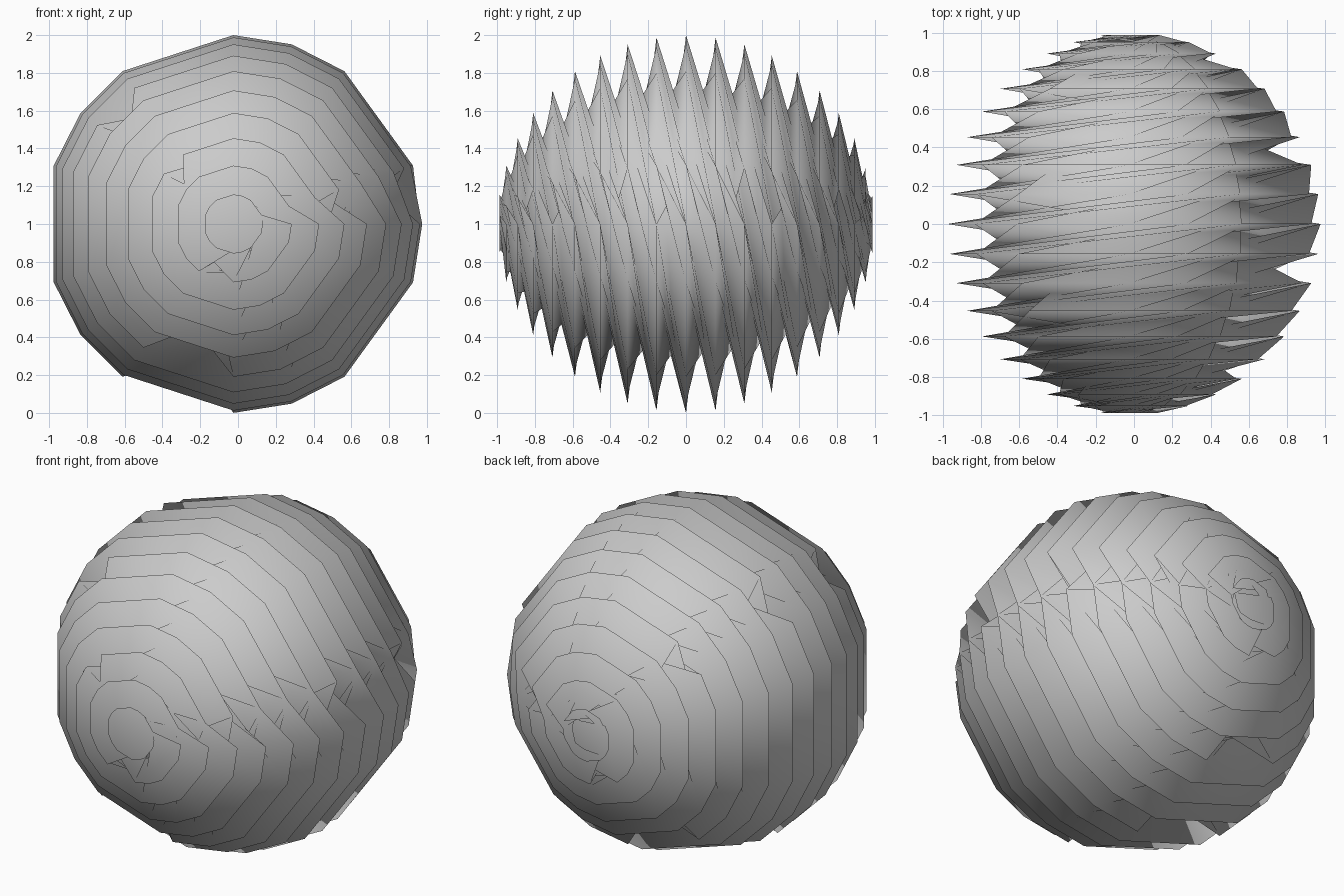
import bpy, bmesh, math
from mathutils import Vector

cube = bpy.data.objects.get("Cube")
if cube:
    bpy.data.objects.remove(cube, do_unlink=True)

# Plain grey material
grey = bpy.data.materials.new("plain_grey")
grey.use_nodes = True
colour = (0.6, 0.6, 0.6, 1)
grey.diffuse_color = colour
grey.node_tree.nodes["Principled BSDF"].inputs["Base Color"].default_value = colour

SEGMENTS = 20           # points round each ring
RING_STEP = math.radians(9)
LAST_RING = 9           # rings run from -9 to 9, no pole points
ROW = 20                # length of one woven row
PER_RING = 15           # three of every four ring points are used
COUNT = PER_RING * (2 * LAST_RING + 1)
CENTRE = Vector((-0.0245, 0, 1))


def ring_point(ring, turn, scale=1.0):
    """Point on a sphere whose axis is y, turning clockwise from the front."""
    lat = ring * RING_STEP
    r = math.cos(lat) * scale
    return CENTRE + Vector((r * math.cos(turn), math.sin(lat), -r * math.sin(turn)))


def woven_point(c):
    ring, seg = divmod(round(c * SEGMENTS / PER_RING), SEGMENTS)
    return ring_point(ring - LAST_RING, seg * math.tau / SEGMENTS)


def finish(name, bm):
    """Make the object, shaded softly as one round ball."""
    mesh = bpy.data.meshes.new(name)
    bm.to_mesh(mesh)
    bm.free()
    mesh.materials.append(grey)
    mesh.shade_smooth()
    mesh.normals_split_custom_set_from_vertices(
        [(v.co - CENTRE).normalized() for v in mesh.vertices])
    bpy.context.collection.objects.link(bpy.data.objects.new(name, mesh))


# Twisted shell: each row is joined to the next, a third of a turn further on
bm = bmesh.new()
verts = [bm.verts.new(woven_point(c)) for c in range(COUNT)]
for start in range(0, COUNT, ROW):
    for j in range(ROW):
        a = start + j
        b = start + (j + 1) % ROW
        for tri in ((a, b, a + ROW), (b, b + ROW, a + ROW)):
            if max(tri) < COUNT:
                bm.faces.new([verts[c] for c in tri])
finish("twisted_shell", bm)

# End caps: one flush at the front, one sunk into the back
for name, ring, sink, scale in (("front_cap", -LAST_RING, 0, 1),
                                ("back_cap", LAST_RING, 0.04, 0.9)):
    bm = bmesh.new()
    rim = [bm.verts.new(ring_point(ring, i * math.tau / SEGMENTS, scale) - Vector((0, sink, 0)))
           for i in range(SEGMENTS) if i % 4 != 2]
    cap = bm.faces.new(rim)
    cap.normal_update()
    if cap.normal.y * ring < 0:
        cap.normal_flip()
    finish(name, bm)
